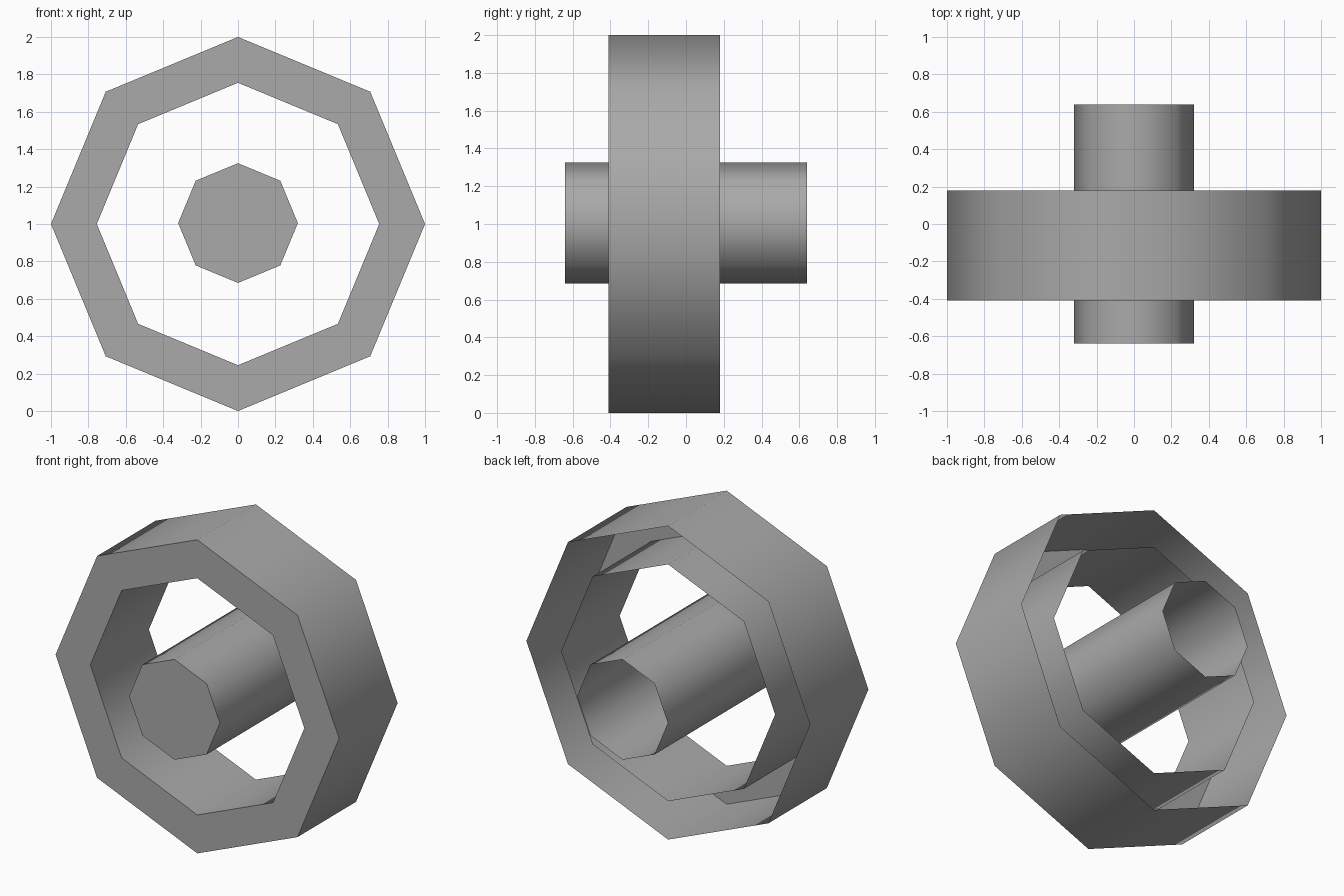
import bpy
import bmesh
from math import sin, cos, pi, radians

cube = bpy.data.objects.get("Cube")
if cube:
    bpy.data.objects.remove(cube)

SIDES = 8

grey = bpy.data.materials.new("plain_grey")
grey.use_nodes = True
colour = (0.4, 0.4, 0.4, 1)
grey.diffuse_color = colour
grey.node_tree.nodes["Principled BSDF"].inputs["Base Color"].default_value = colour


def octagon_shell(name, profile, centre_z, cap_last=False):
    """Sweep an open (radius, y) profile around the y axis in eight steps."""
    bm = bmesh.new()
    loops = []
    for radius, y in profile:
        loops.append([bm.verts.new((radius * cos(2 * pi * i / SIDES), y,
                                    centre_z + radius * sin(2 * pi * i / SIDES)))
                      for i in range(SIDES)])
    for a, b in zip(loops, loops[1:]):
        for i in range(SIDES):
            j = (i + 1) % SIDES
            bm.faces.new((a[i], a[j], b[j], b[i]))
    if cap_last:
        bm.faces.new(loops[-1])
    mesh = bpy.data.meshes.new(name)
    bm.to_mesh(mesh)
    bm.free()
    mesh.materials.append(grey)
    obj = bpy.data.objects.new(name, mesh)
    bpy.context.collection.objects.link(obj)

    # Rounded shading around the walls, crisp front rims
    bpy.ops.object.select_all(action="DESELECT")
    obj.select_set(True)
    bpy.context.view_layer.objects.active = obj
    bpy.ops.object.shade_smooth_by_angle(angle=radians(60))
    return obj


# Ring: outer wall, front face and inner wall, open at the back
octagon_shell("outer_ring", [(1, 0.18), (1, -0.41), (0.755, -0.41), (0.755, 0.18)], 1)

# Hub: tube closed at the front, open at the back
octagon_shell("centre_hub", [(0.32, 0.64), (0.32, -0.64)], 1.005, cap_last=True)
